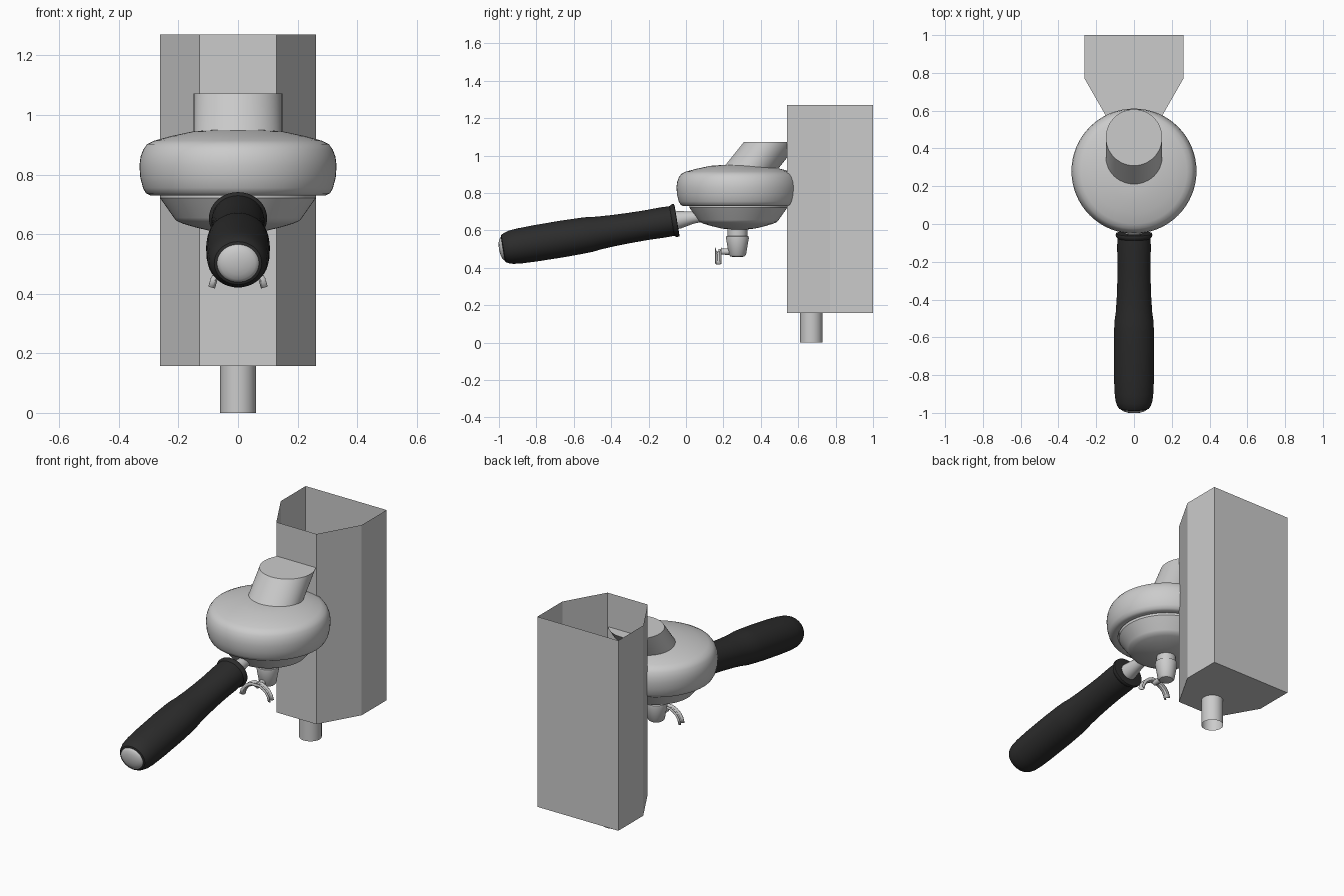
import bpy, bmesh, math
from mathutils import Matrix, Vector

if "Cube" in bpy.data.objects:
    bpy.data.objects.remove(bpy.data.objects["Cube"])


def finish(name, bm, mat=None, smooth=True):
    bmesh.ops.recalc_face_normals(bm, faces=bm.faces)
    me = bpy.data.meshes.new(name)
    bm.to_mesh(me)
    bm.free()
    ob = bpy.data.objects.new(name, me)
    bpy.context.collection.objects.link(ob)
    if mat:
        me.materials.append(mat)
    if smooth:
        bpy.ops.object.select_all(action='DESELECT')
        ob.select_set(True)
        bpy.context.view_layer.objects.active = ob
        bpy.ops.object.shade_smooth_by_angle(angle=math.radians(35))
    return ob


def skin(bm, rings, closed=True):
    for a, b in zip(rings, rings[1:]):
        n = len(a)
        for i in range(n if closed else n - 1):
            j = (i + 1) % n
            bm.faces.new((a[i], a[j], b[j], b[i]))


def lathe(name, profile, matrix, mat=None, caps=(True, True), n=48):
    """Revolve (radius, height) points around local z."""
    bm = bmesh.new()
    rings = [[bm.verts.new(matrix @ Vector((r * math.cos(2 * math.pi * i / n),
                                            r * math.sin(2 * math.pi * i / n), h)))
              for i in range(n)] for r, h in profile]
    skin(bm, rings)
    for cap, ring in zip(caps, (rings[0], rings[-1])):
        if cap:
            bm.faces.new(ring)
    return finish(name, bm, mat)


black = bpy.data.materials.new("black_grip")
black.diffuse_color = (0.025, 0.025, 0.025, 1)
black.use_nodes = True
black.node_tree.nodes["Principled BSDF"].inputs["Base Color"].default_value = black.diffuse_color

# Open-topped column behind the brew head
bm = bmesh.new()
outline = [(-.13, .54), (.13, .54), (.262, .77), (.262, 1), (-.262, 1), (-.262, .77)]
rings = [[bm.verts.new((x, y, z)) for x, y in outline] for z in (.157, 1.27)]
skin(bm, rings)
bm.faces.new(rings[0])
finish("column", bm, smooth=False)

# Open pipe under the column
lathe("column_pipe", [(.06, 0), (.06, .16)], Matrix.Translation((0, .67, 0)), caps=(False, False))

# Brew head, filter bowl and nozzle share one axis
axis = Matrix.Translation((0, .28, 0))
lathe("brew_head", [(.262, .76), (.268, .732), (.295, .73), (.309, .737), (.319, .755),
                    (.328, .79), (.331, .83), (.327, .86), (.318, .884), (.305, .902),
                    (.28, .914), (.225, .929), (.15, .945), (.08, .95)], axis, n=64)
lathe("filter_bowl", [(.04, .604), (.09, .61), (.14, .622), (.185, .635), (.207, .645),
                      (.215, .655), (.262, .722), (.262, .765)], axis, n=64)
lathe("nozzle", [(.025, .458), (.038, .461), (.046, .47), (.061, .558), (.06, .568),
                 (.053, .57), (.053, .62)], Matrix.Translation((0, .275, 0)), n=32)

# Slanted round neck running from the head into the column
shear = Matrix.Identity(4)
shear[1][2] = .8
lathe("head_neck", [(.149, -.14), (.149, 0)], Matrix.Translation((0, .458, 1.072)) @ shear)

# Twin spout: short stem and an open channel curving down to both sides
lathe("spout_stem", [(.015, 0), (.018, .07)],
      Matrix.Translation((0, .175, .486)) @ Matrix.Rotation(math.radians(-90), 4, 'X'), n=16)
half = [(.022, .494), (.045, .483), (.065, .467), (.078, .447), (.086, .42)]
path = [Vector((-x, 0, z)) for x, z in reversed(half)] + [Vector((0, 0, .492))] + \
       [Vector((x, 0, z)) for x, z in half]
section = [(-.018, .014), (-.015, -.002), (-.007, -.009), (.007, -.009), (.015, -.002), (.018, .014)]
bm = bmesh.new()
rings = []
for i, p in enumerate(path):
    t = (path[min(i + 1, len(path) - 1)] - path[max(i - 1, 0)]).normalized()
    normal = Vector((-t.z, 0, t.x))
    rings.append([bm.verts.new(p + Vector((0, .173 + s, 0)) + normal * h) for s, h in section])
skin(bm, rings, closed=False)
spout = finish("twin_spout", bm)
spout.modifiers.new("wall", 'SOLIDIFY').thickness = .003

# Tilted handle: slightly oval grip, collar, end cap and metal rod
tilt = Matrix.Translation((0, -.064, .652)) @ Matrix.Rotation(math.radians(99.3), 4, 'X')
oval = tilt @ Matrix.Diagonal((1.05, .96, 1, 1))
lathe("handle_grip", [(.083, .0), (.085, .06), (.083, .15), (.084, .24), (.087, .33),
                      (.092, .41), (.098, .455), (.1, .5), (.102, .6), (.101, .75),
                      (.098, .84), (.093, .885), (.085, .91), (.076, .924), (.066, .928)],
      oval, black)
lathe("handle_collar", [(.08, -.016), (.091, -.014), (.093, -.005), (.09, .004), (.083, .012)],
      oval, black)
lathe("handle_end_cap", [(.069, .922), (.066, .93), (.055, .938), (.038, .944), (.018, .9475), (.004, .948)],
      oval)
lathe("handle_rod", [(.03, -.17), (.033, -.1), (.047, -.03), (.048, 0)], tilt, n=32)
